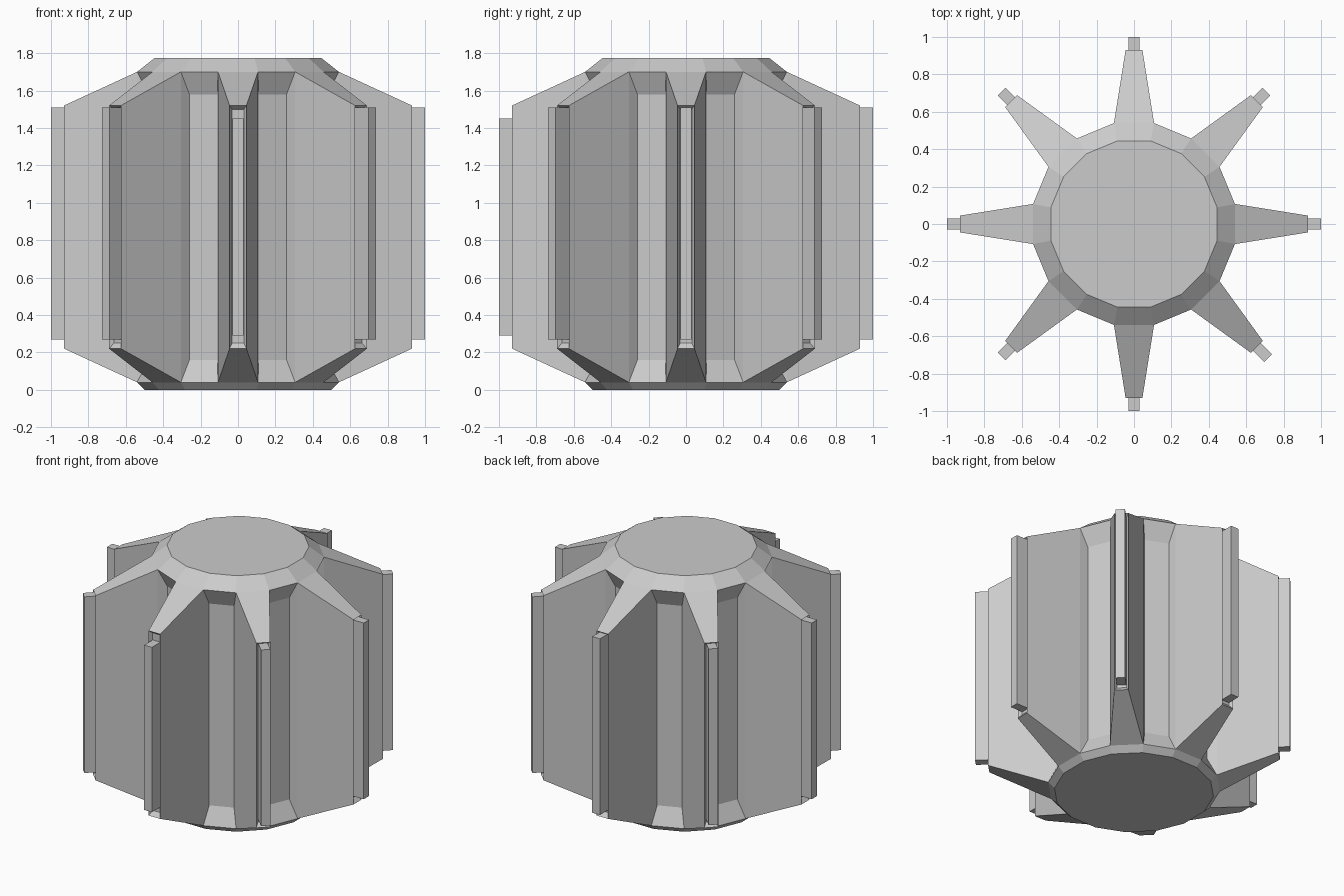
import bpy
import bmesh
import math

if "Cube" in bpy.data.objects:
    bpy.data.objects.remove(bpy.data.objects["Cube"])

grey = bpy.data.materials.new("grey")
grey.diffuse_color = (0.6, 0.6, 0.6, 1)
grey.use_nodes = True
grey.node_tree.nodes["Principled BSDF"].inputs["Base Color"].default_value = grey.diffuse_color

FINS = 8
STEP = math.tau / FINS
R = 0.55                      # hub corner radius
Z_LOW, Z_HIGH = 0.04, 1.70    # hub wall


def finish(name, bm):
    bmesh.ops.remove_doubles(bm, verts=bm.verts, dist=0.0005)
    bmesh.ops.recalc_face_normals(bm, faces=bm.faces)
    mesh = bpy.data.meshes.new(name)
    bm.to_mesh(mesh)
    bm.free()
    mesh.materials.append(grey)
    obj = bpy.data.objects.new(name, mesh)
    bpy.context.collection.objects.link(obj)


def place(bm, a, r, t, z):
    """Vertex at distance r along direction a, offset t sideways."""
    return bm.verts.new((r * math.cos(a) - t * math.sin(a),
                         r * math.sin(a) + t * math.cos(a), z))


def rect(bm, a, r, half, z0, z1):
    return [place(bm, a, r, t, z) for t, z in
            ((-half, z0), (half, z0), (half, z1), (-half, z1))]


def bridge(bm, a, b):
    for i in range(len(a)):
        j = (i + 1) % len(a)
        bm.faces.new((a[i], a[j], b[j], b[i]))


# Body: chamfered caps, sunken panels between the fins, tapered fins with sunken tips
bm = bmesh.new()
for cap_r, cap_z, edge_z in ((0.51, 0.0, Z_LOW), (0.453, 1.775, Z_HIGH)):
    rings = [[place(bm, (i + 0.5) * STEP / 2, r, 0, z) for i in range(2 * FINS)]
             for r, z in ((cap_r, cap_z), (R, edge_z))]
    bm.faces.new(rings[0])
    bridge(bm, *rings)

root_r = R * math.cos(STEP / 4)
root_half = R * math.sin(STEP / 4)
for i in range(FINS):
    a = i * STEP
    # fin
    root = rect(bm, a, root_r, root_half, Z_LOW, Z_HIGH)
    tip = rect(bm, a, 0.93, 0.045, 0.22, 1.52)
    slot = rect(bm, a, 0.905, 0.031, 0.25, 1.50)
    bridge(bm, root, tip)
    bridge(bm, tip, slot)
    bm.faces.new(slot)
    # sunken panel
    edge = rect(bm, a + STEP / 2, root_r, root_half, Z_LOW, Z_HIGH)
    panel = rect(bm, a + STEP / 2, 0.483, 0.081, 0.16, 1.58)
    bridge(bm, edge, panel)
    bm.faces.new(panel)
finish("finned_body", bm)

# Blades: one narrow bar in each fin tip; the front bar is shorter
for i in range(FINS):
    a = i * STEP
    z0, z1 = (0.29, 1.45) if i == 6 else (0.27, 1.51)
    end = 1.015 if i == 7 else 1.0
    bm = bmesh.new()
    inner = rect(bm, a, 0.90, 0.03, z0, z1)
    outer = rect(bm, a, end, 0.03, z0, z1)
    bridge(bm, inner, outer)
    bm.faces.new(inner)
    bm.faces.new(outer)
    finish("fin_blade", bm)
